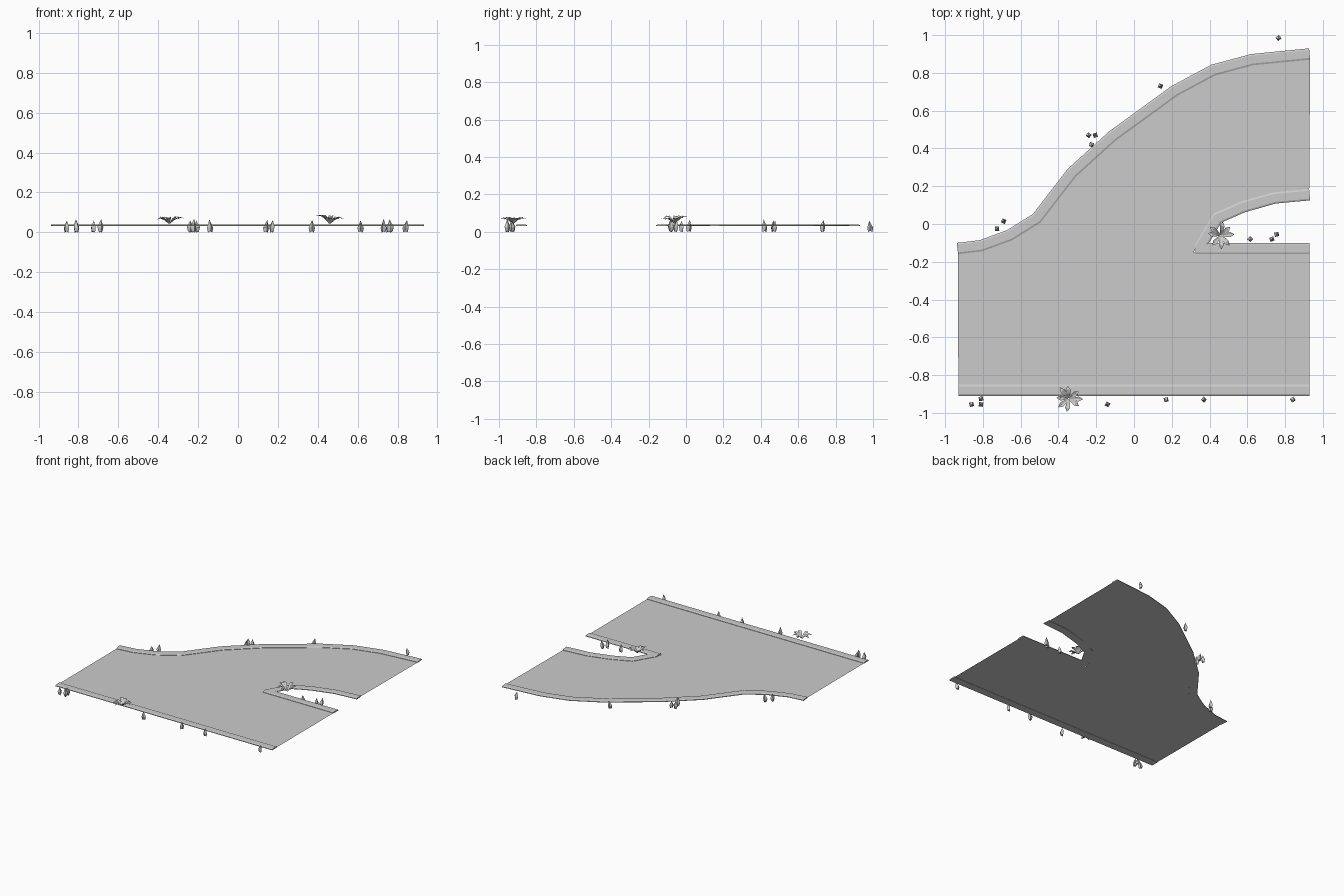
import bpy, bmesh, math, random
from mathutils import Vector

if "Cube" in bpy.data.objects:
    bpy.data.objects.remove(bpy.data.objects["Cube"])

random.seed(4)
ROAD_Z, PAINT_Z, KERB_Z = 0.033, 0.0342, 0.040
KERB_W = 0.06


def finish(bm, name, recalc=True):
    if recalc:
        bmesh.ops.recalc_face_normals(bm, faces=bm.faces)
    me = bpy.data.meshes.new(name)
    bm.to_mesh(me)
    bm.free()
    ob = bpy.data.objects.new(name, me)
    bpy.context.collection.objects.link(ob)
    return ob


def offset(path, d):
    """Mitred parallel of an open 2D path, positive d = left side."""
    p = [Vector(a) for a in path]
    out = []
    for i, a in enumerate(p):
        dirs = []
        if i > 0:
            dirs.append((a - p[i - 1]).normalized())
        if i < len(p) - 1:
            dirs.append((p[i + 1] - a).normalized())
        n = [Vector((-v.y, v.x)) for v in dirs]
        m = (n[0] + n[-1]).normalized()
        out.append(a + m * d / m.dot(n[0]))
    return out


def sweep(bm, path, profile, i0=0, i1=None, closed=True):
    """Loft a (side, height) profile along part of a path."""
    rails = [offset(path, s)[i0:i1] for s, z in profile]
    rings = [[bm.verts.new((r[k].x, r[k].y, z)) for r, (s, z) in zip(rails, profile)]
             for k in range(len(rails[0]))]
    n = len(profile)
    for a, b in zip(rings, rings[1:]):
        for j in range(n if closed else n - 1):
            bm.faces.new((a[j], a[(j + 1) % n], b[(j + 1) % n], b[j]))
    if closed:
        bm.faces.new(rings[0])
        bm.faces.new(rings[-1][::-1])


def kerb(name, path, cuts):
    h = KERB_W / 2
    prof = [(-h, 0.031), (-h, 0.036), (-h + 0.009, KERB_Z),
            (h - 0.009, KERB_Z), (h, 0.036), (h, 0.031)]
    bm = bmesh.new()
    for a, b in zip(cuts, cuts[1:]):
        sweep(bm, path, prof, a, b + 1)
    finish(bm, name)


def paint(name, paths, width):
    bm = bmesh.new()
    for p in paths:
        sweep(bm, p, [(width / 2, PAINT_Z), (-width / 2, PAINT_Z)], closed=False)
    for f in bm.faces:
        f.normal_update()
        if f.normal.z < 0:
            f.normal_flip()
    finish(bm, name, False)


# Kerb centre lines
outer = [(-.935, -.13), (-.81, -.115), (-.66, -.06), (-.515, .03), (-.33, .27),
         (-.115, .465), (.215, .705), (.42, .815), (.625, .87), (.93, .90)]
inner = [(.345, -.13), (.44, .03), (.575, .09), (.745, .138), (.93, .155)]
island = [(.325, -.13), (.615, -.13), (.93, -.13)]
front = [(-.93, -.88), (-.465, -.88), (.01, -.88), (.485, -.88), (.93, -.88)]

# Road surface, bounded by the road-side edges of the kerbs
bm = bmesh.new()
edge = [Vector((-.93, -.86)), Vector((.93, -.86)), Vector((.93, -.15)), Vector((.315, -.15))]
edge += offset(inner, 0.025)[1:]
edge += offset(outer, -0.025)[::-1]
f = bm.faces.new([bm.verts.new((p.x, p.y, ROAD_Z)) for p in edge])
f.normal_update()
if f.normal.z < 0:
    f.normal_flip()
bmesh.ops.triangulate(bm, faces=bm.faces)
finish(bm, "road_surface", False)

# Kerbs, split into stones
kerb("outer_kerb", outer, [0, 3, 6, 8, 9])
kerb("inner_kerb", inner, [0, 2, 4])
kerb("island_kerb", island, [0, 1, 2])
kerb("front_kerb", front, [0, 1, 2, 3, 4])

# Painted markings
paint("edge_lines", [
    [(-.92, -.195), (-.80, -.185), (-.62, -.13), (-.50, -.05)],
    [(-.455, -.01), (-.31, .20), (-.08, .41), (.24, .635), (.445, .755), (.64, .815), (.91, .833)],
    [(.90, -.195), (.245, -.195), (.41, .08), (.57, .16), (.735, .21), (.91, .217)],
    [(-.855, -.815), (.90, -.815)]], 0.016)
paint("centre_dashes", [[(a, -.51), (b, -.51)] for a, b in
                        ((-.825, -.515), (-.355, -.005), (.19, .54))], 0.016)
paint("crossing_stripes", [[(.715, y), (.90, y)] for y in
                           (.745, .65, .56, .475, .38, .29,
                            -.255, -.335, -.425, -.505, -.59, -.68, -.765)], 0.052)

# Pointed grass tufts along the verges
tufts = [(.765, .985), (.14, .73), (-.24, .47), (-.205, .47), (-.225, .42), (-.69, .015),
         (-.725, -.025), (.615, -.08), (.73, -.08), (.755, -.055), (.37, -.93), (.17, -.93),
         (-.14, -.955), (.84, -.93), (-.86, -.955), (-.81, -.955), (-.81, -.925)]
bm = bmesh.new()
for x, y in tufts:
    turn, h = random.uniform(0, 6.28), random.uniform(.058, .07)
    tip = bm.verts.new((x + random.uniform(-.008, .008), y + random.uniform(-.008, .008), h))
    low = [bm.verts.new((x + .011 * math.cos(turn + k * math.pi / 2),
                         y + .011 * math.sin(turn + k * math.pi / 2), .006 * (k % 2))) for k in range(4)]
    mid = [bm.verts.new((x + .016 * math.cos(turn + k * math.pi / 2),
                         y + .016 * math.sin(turn + k * math.pi / 2), .022 + .006 * (k % 2))) for k in range(4)]
    bm.faces.new(low[::-1])
    for k in range(4):
        j = (k + 1) % 4
        bm.faces.new((low[k], low[j], mid[j], mid[k]))
        bm.faces.new((mid[k], mid[j], tip))
finish(bm, "grass_tufts")

# Star-shaped plants with arched, creased leaves
for name, cx, cy in (("island_plant", .46, -.06), ("front_plant", -.345, -.925)):
    bm = bmesh.new()
    for k in range(8):
        a = k * math.pi / 4 + random.uniform(-.15, .15)
        d, n = Vector((math.cos(a), math.sin(a), 0)), Vector((-math.sin(a), math.cos(a), 0))
        size, lift = random.uniform(.85, 1.0), random.uniform(-.004, .010)
        rows = []
        for r, z, w in ((.004, .044, .003), (.03, .064, .010), (.053, .073, .013), (.075, .069, .001)):
            c = Vector((cx, cy, z + lift * r / .05)) + d * r * size
            crease = Vector((0, 0, w * .3))
            rows.append([bm.verts.new(q) for q in (c - n * w + crease, c, c + n * w + crease)])
        for p, q in zip(rows, rows[1:]):
            for j in (0, 1):
                bm.faces.new((p[j], q[j], q[j + 1], p[j + 1]))
    finish(bm, name, False)
